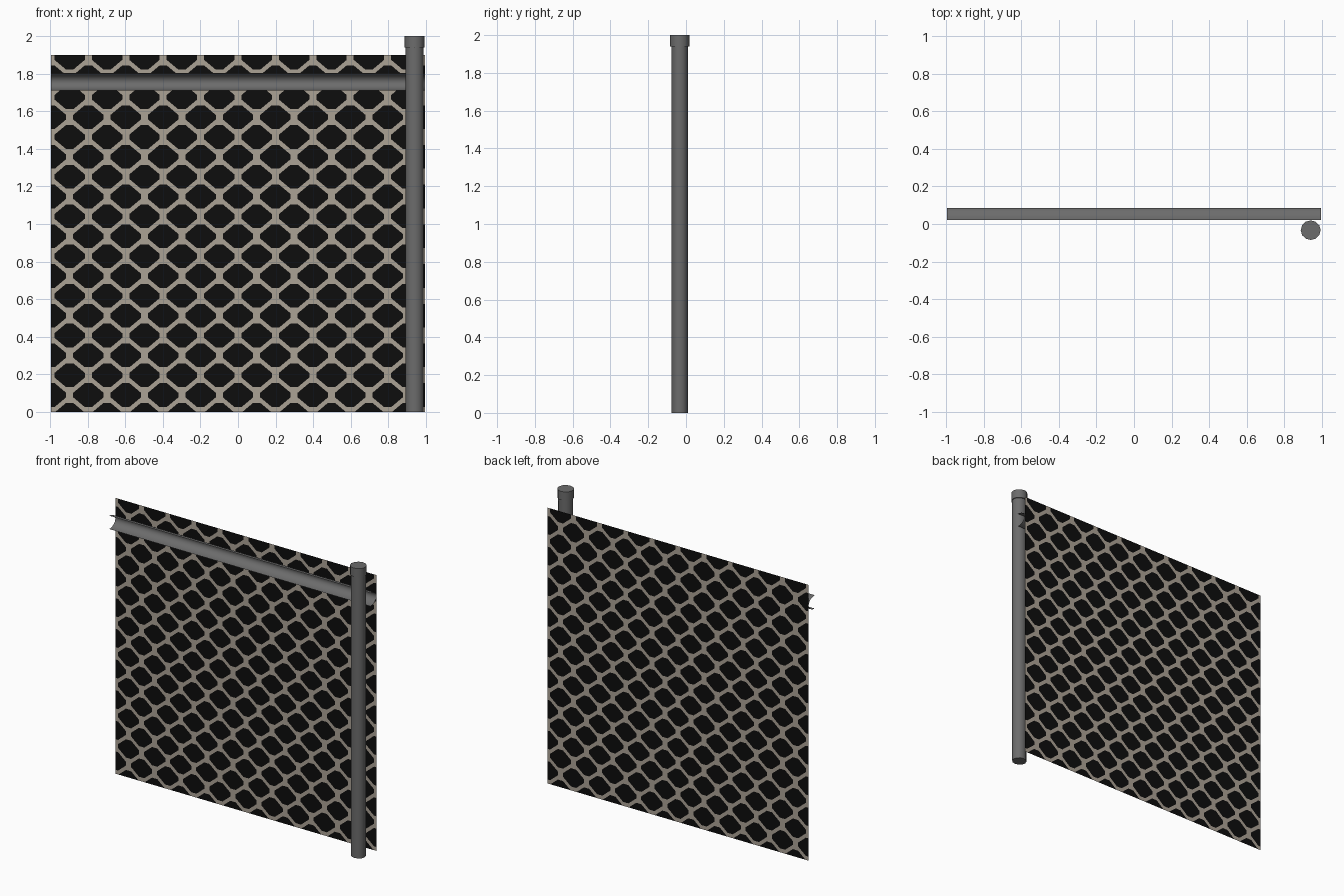
import bpy, bmesh, math
from mathutils import Vector

if "Cube" in bpy.data.objects:
    bpy.data.objects.remove(bpy.data.objects["Cube"])


def material(name, rgb):
    m = bpy.data.materials.new(name)
    m.diffuse_color = (*rgb, 1)
    m.use_nodes = True
    m.node_tree.nodes["Principled BSDF"].inputs["Base Color"].default_value = m.diffuse_color
    return m


METAL = material("grey metal", (0.15, 0.15, 0.15))
WIRE = material("beige wire", (0.41, 0.36, 0.30))
GAP = material("black gap", (0.004, 0.004, 0.004))


def make_object(name, bm, mats, smooth=False):
    me = bpy.data.meshes.new(name)
    bm.to_mesh(me)
    bm.free()
    for m in mats:
        me.materials.append(m)
    ob = bpy.data.objects.new(name, me)
    bpy.context.collection.objects.link(ob)
    if smooth:
        bpy.ops.object.select_all(action='DESELECT')
        ob.select_set(True)
        bpy.context.view_layer.objects.active = ob
        bpy.ops.object.shade_smooth_by_angle(angle=math.radians(40))
    return ob


# Mesh panel: interlocking diamond tiles, each a black gap with a wire rim
HX, HZ = 0.0995, 0.1056                  # half size of a tile
A, B, C, H = 0.081, 0.020, 0.012, 0.063  # blunt gap outline
PANEL_Y, PANEL_X, PANEL_TOP = 0.0875, 0.995, 1.9

bm = bmesh.new()
for row in range(-1, 19):
    for col in range(-6, 7):
        cx = 2 * HX * col + (HX if row % 2 else 0)
        cz = 0.09 + HZ * row

        def v(x, z):
            return bm.verts.new((cx + x, PANEL_Y, cz + z))

        gap = [v(*p) for p in ((A, -C), (A, C), (B, H), (-B, H),
                               (-A, C), (-A, -C), (-B, -H), (B, -H))]
        rim = [v(*p) for p in ((HX, 0), (0, HZ), (-HX, 0), (0, -HZ))]
        bm.faces.new(gap).material_index = 1
        for i in range(4):
            bm.faces.new((gap[2 * i], rim[i], gap[2 * i + 1]))
            bm.faces.new((gap[2 * i + 1], rim[i], rim[(i + 1) % 4],
                          gap[(2 * i + 2) % 8]))
bmesh.ops.remove_doubles(bm, verts=bm.verts, dist=0.0005)
# Trim the tiles to the panel rectangle
for co, no in (((-PANEL_X, 0, 0), (-1, 0, 0)), ((PANEL_X, 0, 0), (1, 0, 0)),
               ((0, 0, 0), (0, 0, -1)), ((0, 0, PANEL_TOP), (0, 0, 1))):
    bmesh.ops.bisect_plane(bm, geom=bm.verts[:] + bm.edges[:] + bm.faces[:],
                           plane_co=Vector(co), plane_no=Vector(no),
                           clear_outer=True)
make_object("mesh_panel", bm, [WIRE, GAP])

# Rail: open channel, hollow side to the front
bm = bmesh.new()
prev = None
for i in range(13):
    t = math.pi * i / 12
    y, z = 0.02 + 0.066 * math.sin(t), 1.757 + 0.046 * math.cos(t)
    pair = [bm.verts.new((x, y, z)) for x in (-PANEL_X, PANEL_X)]
    if prev:
        bm.faces.new((prev[0], prev[1], pair[1], pair[0]))
    prev = pair
make_object("top_rail", bm, [METAL], True)


# Post with a slightly wider cap
def tube(name, r, ry, z0, z1):
    bm = bmesh.new()
    bmesh.ops.create_cone(bm, cap_ends=True, segments=12, radius1=r,
                          radius2=r, depth=z1 - z0)
    for vert in bm.verts:
        vert.co.y *= ry / r
        vert.co += Vector((0.94, -0.033, (z0 + z1) / 2))
    make_object(name, bm, [METAL], True)


tube("post", 0.048, 0.044, 0, 1.96)
tube("post_cap", 0.053, 0.052, 1.94, 2.0)
